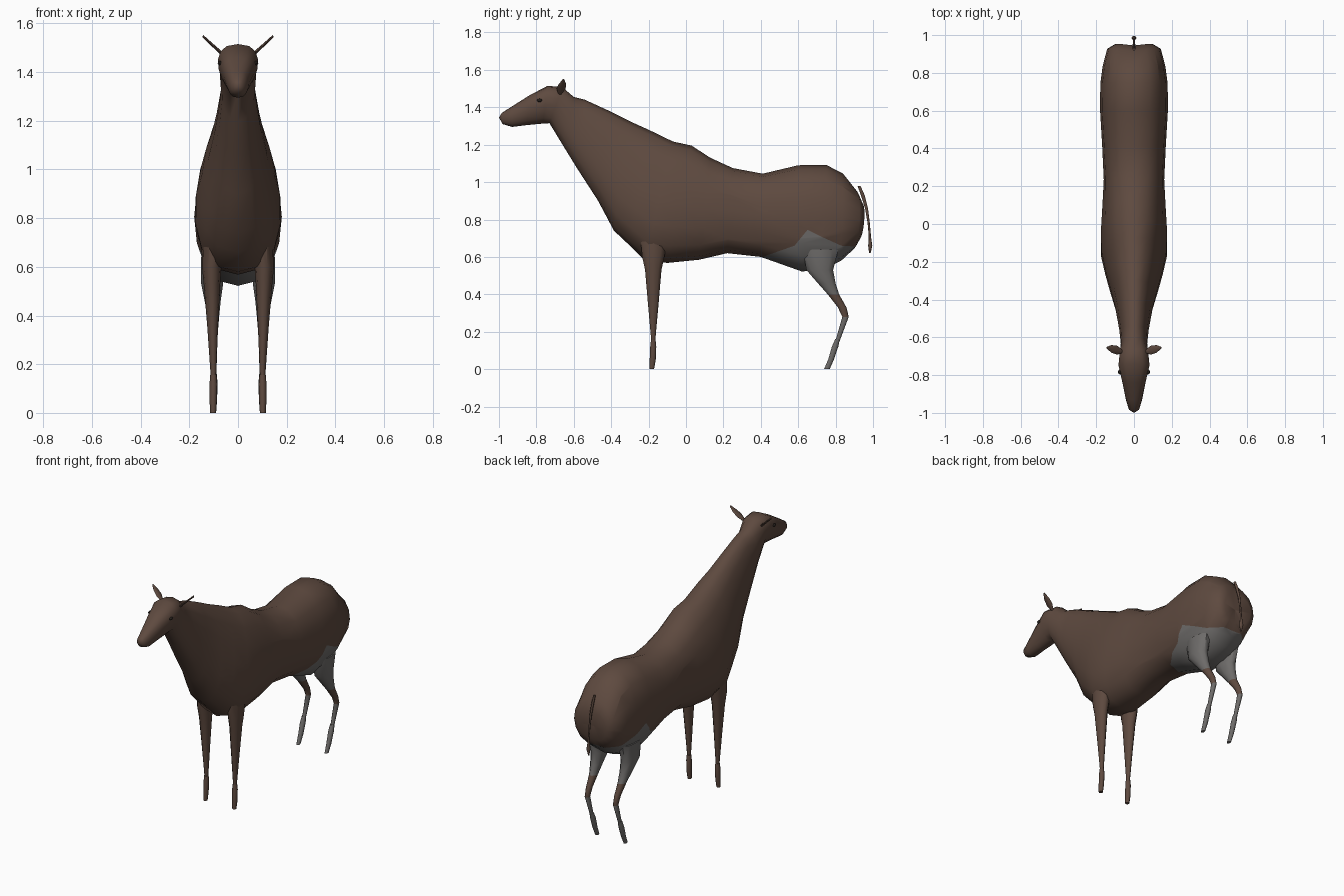
import bpy, bmesh, math
from mathutils import Vector

if "Cube" in bpy.data.objects:
    bpy.data.objects.remove(bpy.data.objects["Cube"])


def material(name, rgb):
    m = bpy.data.materials.new(name)
    m.diffuse_color = (*rgb, 1)
    m.use_nodes = True
    m.node_tree.nodes["Principled BSDF"].inputs["Base Color"].default_value = m.diffuse_color
    return m


BROWN = material("brown coat", (0.112, 0.068, 0.050))
GREY = material("grey rump patch", (0.155, 0.148, 0.143))
DARK = material("dark eye", (0.02, 0.015, 0.012))


def finish(name, bm, mats, rule=None, angle=50):
    bmesh.ops.recalc_face_normals(bm, faces=bm.faces)
    if rule:
        for f in bm.faces:
            f.material_index = rule(f.calc_center_median())
    me = bpy.data.meshes.new(name)
    bm.to_mesh(me)
    bm.free()
    ob = bpy.data.objects.new(name, me)
    bpy.context.collection.objects.link(ob)
    for m in mats:
        me.materials.append(m)
    bpy.ops.object.select_all(action='DESELECT')
    ob.select_set(True)
    bpy.context.view_layer.objects.active = ob
    bpy.ops.object.shade_smooth_by_angle(angle=math.radians(angle))
    return ob


def loft(rings, start=None, end=None):
    """Skin a list of point rings, closing each end with a fan."""
    bm = bmesh.new()
    rows = [[bm.verts.new(p) for p in r] for r in rings]
    n = len(rows[0])
    for a, b in zip(rows, rows[1:]):
        for i in range(n):
            j = (i + 1) % n
            bm.faces.new((a[i], a[j], b[j], b[i]))
    for row, tip in ((rows[0], start), (rows[-1], end)):
        c = bm.verts.new(tip or sum((v.co for v in row), Vector()) / n)
        for i in range(n):
            bm.faces.new((row[i], row[(i + 1) % n], c))
    return bm


def limb(path, side=1, n=10):
    """Horizontal elliptical rings: x, y, z, half width, half depth."""
    return loft([[(side * (x + rx * math.cos(2 * math.pi * i / n)),
                   y + ry * math.sin(2 * math.pi * i / n), z) for i in range(n)]
                 for x, y, z, rx, ry in path])


# Body, neck and head: top y, top z, bottom y, bottom z, half width, low bias, bow
stations = [
    (.945, .88, .93, .70, .10, 0, .015),
    (.915, .95, .90, .645, .142, 0, .02),
    (.84, 1.045, .83, .58, .166, 0, 0),
    (.75, 1.092, .74, .535, .178, 0, 0),
    (.60, 1.09, .62, .522, .18, 0, 0),
    (.41, 1.045, .40, .60, .168, 0, 0),
    (.25, 1.075, .22, .62, .16, 0, 0),
    (.13, 1.13, .07, .585, .167, .1, 0),
    (.03, 1.195, -.10, .568, .175, .15, 0),
    (-.07, 1.217, -.22, .58, .172, .2, 0),
    (-.20, 1.28, -.30, .66, .15, .2, 0),
    (-.30, 1.325, -.385, .74, .125, .2, 0),
    (-.42, 1.385, -.47, .90, .098, .15, 0),
    (-.54, 1.44, -.58, 1.07, .078, .1, 0),
    (-.60, 1.455, -.66, 1.20, .07, 0, 0),
    (-.66, 1.507, -.73, 1.315, .076, -.15, 0),
    (-.74, 1.515, -.765, 1.313, .08, -.25, 0),
    (-.84, 1.462, -.85, 1.305, .06, -.15, 0),
    (-.93, 1.405, -.93, 1.295, .043, 0, 0),
    (-.985, 1.37, -.98, 1.31, .027, 0, 0),
]
N = 16
rings = []
for ty, tz, by, bz, w, k, bow in stations:
    ring = []
    for i in range(N):
        a = 2 * math.pi * i / N
        t = .5 - .5 * math.cos(a)
        s = math.sin(a)
        x = math.copysign(abs(s) ** .8, s) * w * (1 + k * math.cos(a))
        ring.append((x, by + (ty - by) * t + bow * abs(s), bz + (tz - bz) * t))
    rings.append(ring)
body = loft(rings, start=(0, .93, .79), end=(0, -1, 1.345))

# Cut the rump patch outline into the body
EDGE = [(.38, .59), (.58, .66), (.65, .745), (.72, .71), (.83, .66), (1.0, .65)]
for (y0, z0), (y1, z1) in zip(EDGE, EDGE[1:]):
    faces = [f for f in body.faces
             if f.calc_center_median().y > .3 and f.calc_center_median().z < .95]
    geom = set(faces) | {e for f in faces for e in f.edges} | {v for f in faces for v in f.verts}
    bmesh.ops.bisect_plane(body, geom=list(geom), dist=1e-4, plane_co=(0, y0, z0),
                           plane_no=(0, z0 - z1, y1 - y0))


def patch(c):
    for (y0, z0), (y1, z1) in zip(EDGE, EDGE[1:]):
        if y0 <= c.y < y1:
            return int(c.z < z0 + (z1 - z0) * (c.y - y0) / (y1 - y0))
    return 0


finish("body", body, [BROWN, GREY], patch)

# Legs, hooves, ears and eyes on both sides
front_leg = [(.105, -.17, .72, .045, .08), (.108, -.175, .60, .04, .062),
             (.107, -.175, .53, .034, .046), (.104, -.175, .35, .022, .030),
             (.101, -.175, .15, .011, .011)]
front_hoof = [(.101, -.175, .155, .013, .013), (.101, -.175, .12, .016, .017),
              (.102, -.178, .05, .015, .017), (.102, -.183, .0, .012, .013)]
hind_leg = [(.108, .72, .64, .045, .10), (.106, .715, .53, .045, .075),
            (.104, .752, .46, .033, .050), (.101, .788, .40, .024, .032),
            (.10, .835, .33, .017, .024), (.10, .853, .28, .015, .018),
            (.10, .81, .15, .011, .012)]
hind_hoof = [(.10, .81, .16, .013, .013), (.10, .797, .12, .016, .018),
             (.10, .775, .05, .014, .016), (.10, .753, .0, .010, .016)]

for side, tag in ((1, "left"), (-1, "right")):
    finish(tag + "_front_leg", limb(front_leg, side), [BROWN])
    finish(tag + "_front_hoof", limb(front_hoof, side), [BROWN])
    finish(tag + "_hind_leg", limb(hind_leg, side), [BROWN, GREY],
           lambda c: int(c.z > .40 or c.z < .28))
    finish(tag + "_hind_hoof", limb(hind_hoof, side), [GREY])

    # Leaf shaped ear leaning outwards
    ear = []
    for t, wide in ((0, .008), (.35, .024), (.7, .020), (1, .004)):
        cx, cy, cz = .06 + .085 * t, -.675 + .02 * t, 1.47 + .078 * t
        ear.append([(side * (cx + .005 * math.cos(a) * (1 - t * .7)), cy + wide * math.sin(a),
                     cz - .005 * math.cos(a)) for a in [math.pi * i / 4 for i in range(8)]])
    finish(tag + "_ear", loft(ear), [BROWN])

    eye = bmesh.new()
    bmesh.ops.create_uvsphere(eye, u_segments=10, v_segments=6, radius=1)
    bmesh.ops.scale(eye, vec=(.009, .014, .009), verts=eye.verts)
    bmesh.ops.translate(eye, vec=(side * .075, -.783, 1.437), verts=eye.verts)
    finish(tag + "_eye", eye, [DARK])

# Thin tail with a small tuft
tail = [(0, .925, .98, .007, .008), (0, .945, .93, .007, .010), (0, .965, .86, .006, .008),
        (0, .977, .78, .005, .006), (0, .983, .71, .006, .006), (0, .985, .66, .013, .011),
        (0, .983, .62, .004, .004)]
finish("tail", limb(tail, n=8), [BROWN])
